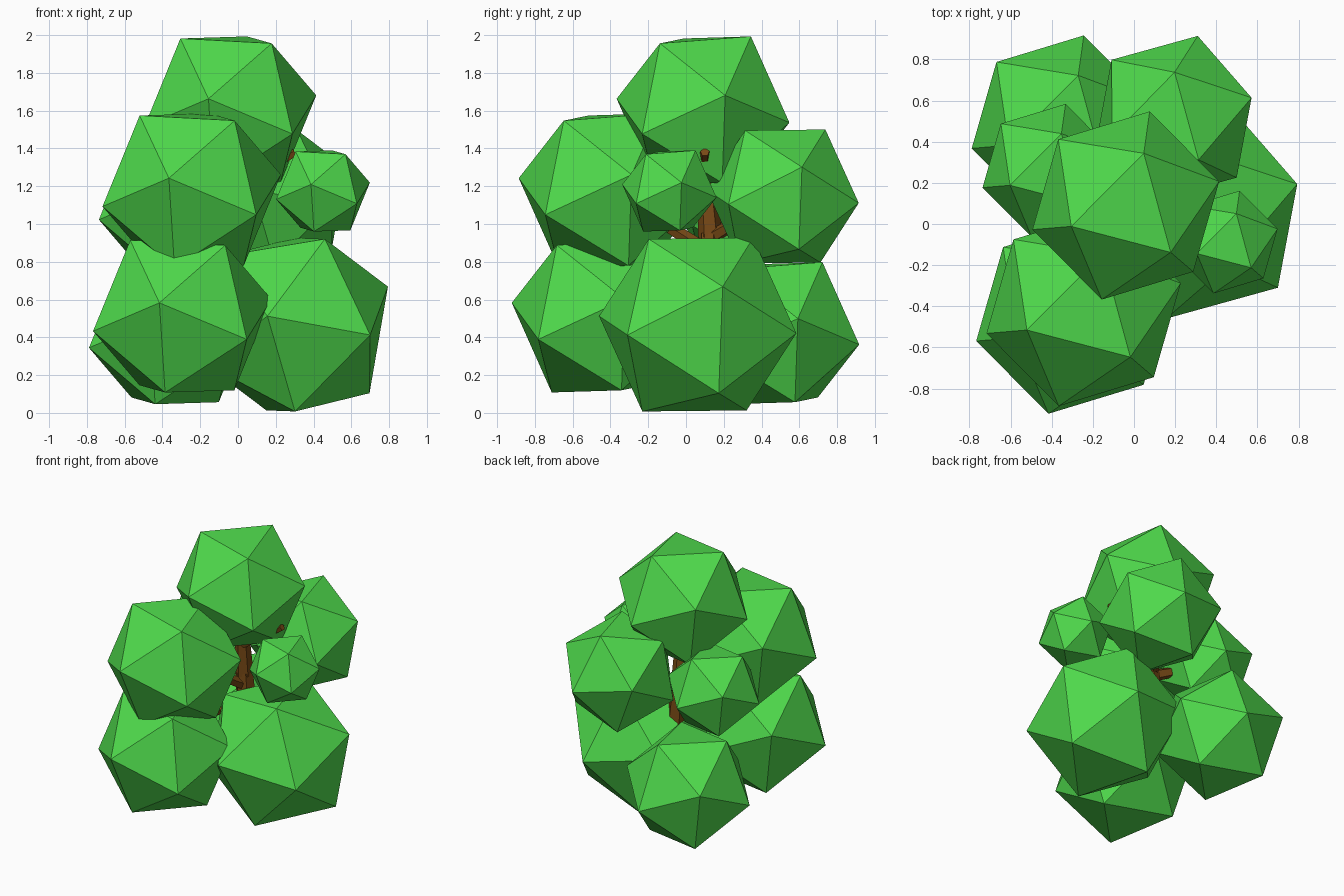
import bpy, bmesh
from mathutils import Vector, Matrix

if "Cube" in bpy.data.objects:
    bpy.data.objects.remove(bpy.data.objects["Cube"])


def material(name, rgb):
    m = bpy.data.materials.new(name)
    m.diffuse_color = (*rgb, 1)
    m.use_nodes = True
    m.node_tree.nodes["Principled BSDF"].inputs["Base Color"].default_value = m.diffuse_color
    return m


LEAF = material("leaf green", (0.078, 0.70, 0.072))
BARK = material("bark brown", (0.19, 0.068, 0.008))


def finish(bm, name, mat):
    bmesh.ops.recalc_face_normals(bm, faces=bm.faces)
    me = bpy.data.meshes.new(name)
    bm.to_mesh(me)
    bm.free()
    me.materials.append(mat)
    ob = bpy.data.objects.new(name, me)
    bpy.context.collection.objects.link(ob)
    return ob


def frame(p, q):
    """Rotation placing one icosahedron corner along p and a neighbour towards q."""
    z = Vector(p).normalized()
    x = Vector(q)
    x = (x - z * x.dot(z)).normalized()
    return Matrix((x, z.cross(x), z)).transposed().to_4x4()


# Two tilts shared by the leaf clumps
TILT_A = frame((0.46, -0.48, 0.75), (0.96, 0.24, 0.18))
TILT_B = frame((0.725, -0.683, -0.10), (0.29, -0.48, 0.826))


def clump(name, centre, radius, tilt):
    bm = bmesh.new()
    bmesh.ops.create_icosphere(bm, subdivisions=1, radius=radius,
                               matrix=Matrix.Translation(centre) @ tilt)
    return finish(bm, name, LEAF)


def branch(name, a, b, r1, r2, sides=5):
    a, b = Vector(a), Vector(b)
    d = b - a
    bm = bmesh.new()
    bmesh.ops.create_cone(
        bm, cap_ends=True, segments=sides, radius1=r1, radius2=r2, depth=d.length,
        matrix=Matrix.Translation((a + b) / 2) @ d.to_track_quat('Z', 'Y').to_matrix().to_4x4())
    return finish(bm, name, BARK)


# Leaf clumps
clump("leaf_clump_top", (-0.04, 0.09, 1.60), 0.476, TILT_A)
clump("leaf_clump_front_upper", (-0.245, -0.41, 1.177), 0.495, TILT_A)
clump("leaf_clump_front_lower", (-0.295, -0.447, 0.517), 0.495, TILT_A)
clump("leaf_clump_right_lower", (0.305, 0.062, 0.467), 0.545, TILT_B)
clump("leaf_clump_right_small", (0.45, -0.088, 1.175), 0.26, TILT_A)
clump("leaf_clump_back_right", (0.195, 0.512, 1.146), 0.42, TILT_B)
clump("leaf_clump_back_left", (-0.355, 0.48, 0.422), 0.455, TILT_A)
clump("leaf_clump_left_small", (-0.415, 0.26, 1.08), 0.337, TILT_A)

# Trunk and the limbs reaching into the clumps
branch("trunk_lower", (0.0, 0.14, 0.42), (-0.04, 0.13, 0.95), 0.08, 0.065, 6)
branch("trunk_upper", (-0.04, 0.13, 0.93), (-0.04, 0.09, 1.45), 0.065, 0.04, 6)
branch("limb_front_upper", (-0.03, 0.12, 0.85), (-0.22, -0.35, 1.15), 0.04, 0.025)
branch("limb_front_lower", (-0.02, 0.13, 0.78), (-0.25, -0.38, 0.62), 0.04, 0.025)
branch("limb_back_right", (-0.03, 0.12, 0.92), (0.17, 0.45, 1.12), 0.04, 0.025)
branch("limb_back_left", (-0.02, 0.13, 0.70), (-0.30, 0.42, 0.50), 0.04, 0.025)
branch("limb_left", (-0.04, 0.12, 0.93), (-0.36, 0.24, 1.06), 0.045, 0.03)
branch("twig_right", (-0.02, 0.09, 1.18), (0.30, 0.10, 1.38), 0.04, 0.025)
